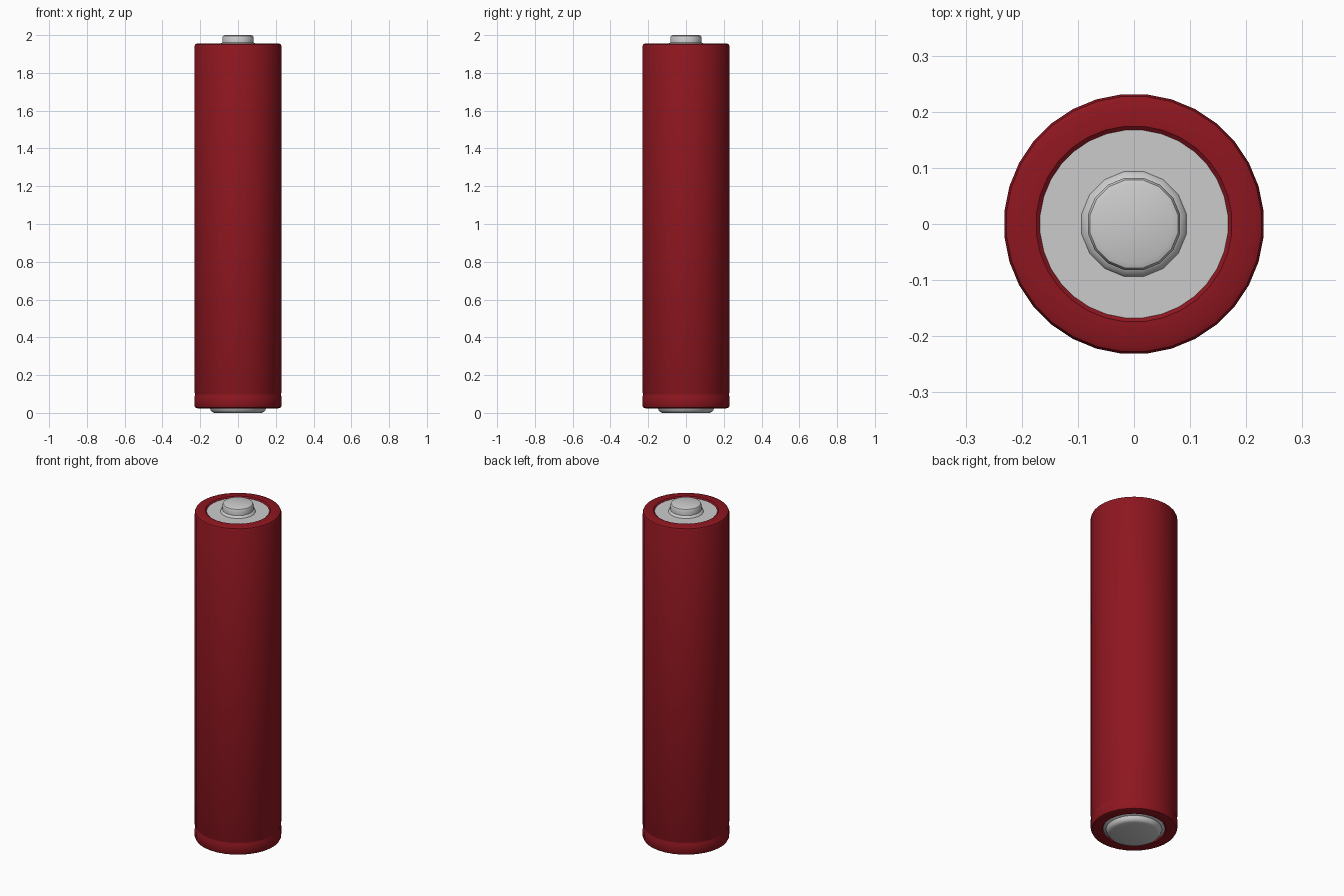
import bpy, bmesh
from math import cos, sin, pi, radians

if "Cube" in bpy.data.objects:
    bpy.data.objects.remove(bpy.data.objects["Cube"])


def lathe(name, profile, sides, color=None, closed=False):
    """Revolve (radius, z) points around z; radius 0 makes a pole."""
    bm = bmesh.new()
    rings = []
    for r, z in profile:
        if r == 0:
            rings.append([bm.verts.new((0, 0, z))] * sides)
        else:
            angles = [2 * pi * (i + 0.5) / sides for i in range(sides)]
            rings.append([bm.verts.new((r * cos(a), r * sin(a), z)) for a in angles])
    pairs = list(zip(rings, rings[1:]))
    if closed:
        pairs.append((rings[-1], rings[0]))
    for low, high in pairs:
        for i in range(sides):
            j = (i + 1) % sides
            corners = list(dict.fromkeys((low[i], low[j], high[j], high[i])))
            bm.faces.new(corners)
    bmesh.ops.recalc_face_normals(bm, faces=bm.faces)
    mesh = bpy.data.meshes.new(name)
    bm.to_mesh(mesh)
    bm.free()
    obj = bpy.data.objects.new(name, mesh)
    bpy.context.collection.objects.link(obj)
    if color:
        mat = bpy.data.materials.new(name + "_paint")
        mat.diffuse_color = color
        mat.use_nodes = True
        mat.node_tree.nodes["Principled BSDF"].inputs["Base Color"].default_value = mat.diffuse_color
        mesh.materials.append(mat)
    bpy.ops.object.select_all(action='DESELECT')
    obj.select_set(True)
    bpy.context.view_layer.objects.active = obj
    bpy.ops.object.shade_smooth_by_angle(angle=radians(35))
    return obj


# Red wrapper: rolled rims at both ends and a shallow groove near the base
lathe("wrapper", [
    (0.165, 0.035), (0.172, 0.026), (0.215, 0.024), (0.227, 0.028), (0.232, 0.038),
    (0.232, 0.085), (0.228, 0.095), (0.228, 0.100), (0.232, 0.110),
    (0.232, 1.942), (0.228, 1.951), (0.217, 1.956), (0.175, 1.956), (0.168, 1.950),
    (0.168, 1.940), (0.165, 1.940)],
    32, (0.27, 0.008, 0.014, 1), closed=True)

# Top plate under the terminal
lathe("top_plate", [(0, 1.949), (0.168, 1.949)], 32)

# Positive terminal with a flared foot and rounded cap
lathe("positive_terminal", [
    (0.095, 1.949), (0.092, 1.956), (0.084, 1.961), (0.084, 1.988),
    (0.080, 1.996), (0.070, 2.0), (0, 2.0)], 16)

# Negative terminal: slightly raised plate inside the lower rim
lathe("negative_terminal", [
    (0.167, 0.034), (0.150, 0.028), (0.145, 0.014), (0.138, 0.005),
    (0.125, 0.0), (0, 0.0)], 32)
